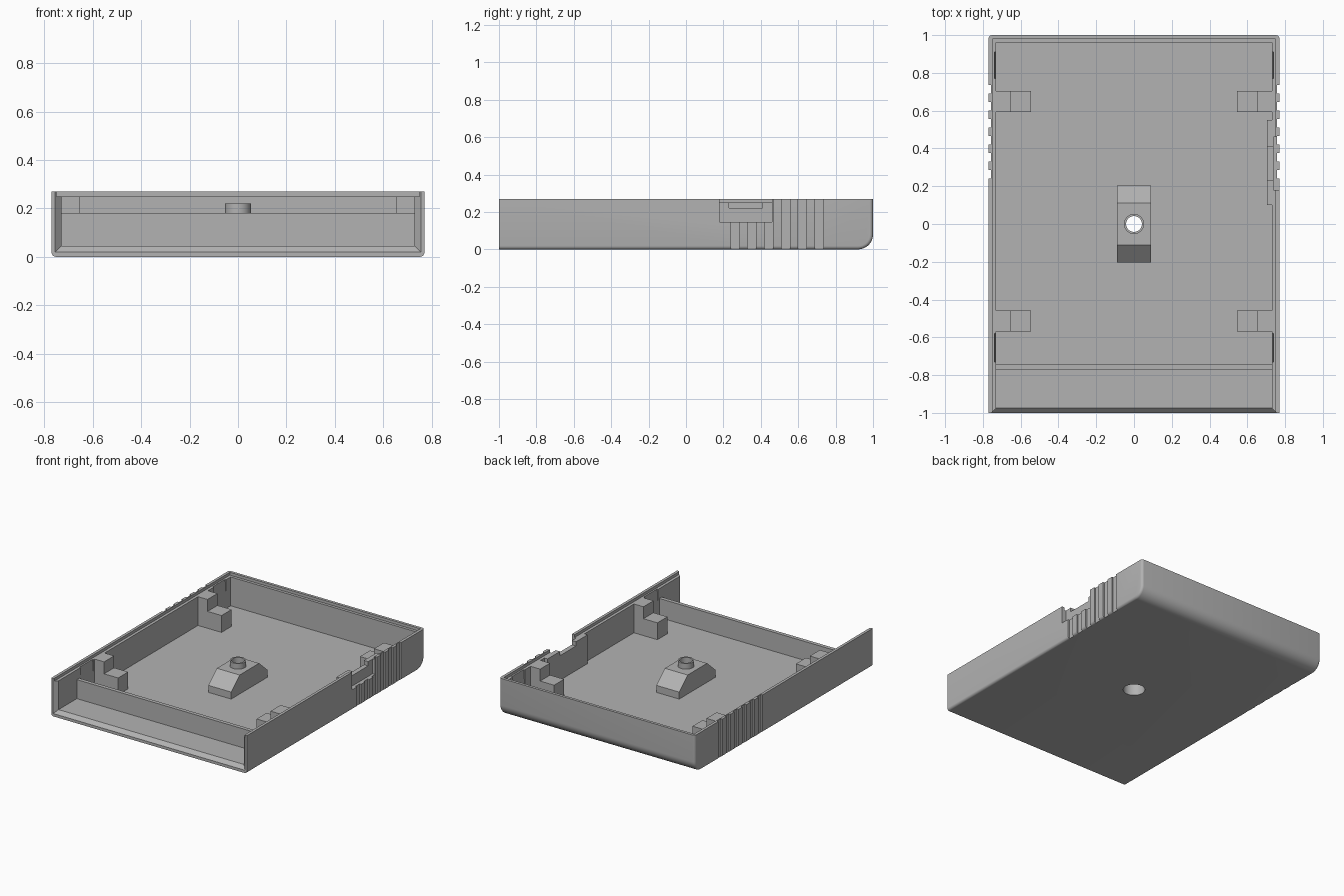
import bpy, bmesh, math
from mathutils import Vector

old = bpy.data.objects.get("Cube")
if old:
    bpy.data.objects.remove(old, do_unlink=True)

# One grey plastic for everything
grey = bpy.data.materials.new("grey_plastic")
grey.use_nodes = True
COLOR = (0.45, 0.45, 0.45, 1)
grey.diffuse_color = COLOR
grey.node_tree.nodes["Principled BSDF"].inputs["Base Color"].default_value = COLOR


def finish(name, bm):
    bmesh.ops.recalc_face_normals(bm, faces=bm.faces)
    mesh = bpy.data.meshes.new(name)
    bm.to_mesh(mesh)
    bm.free()
    mesh.materials.append(grey)
    obj = bpy.data.objects.new(name, mesh)
    bpy.context.collection.objects.link(obj)
    return obj


def prism(name, points, axis, lo, hi):
    """Extrude a 2D profile along x or y; points are (y, z) or (x, z)."""
    bm = bmesh.new()
    place = (lambda a, b, t: (t, a, b)) if axis == "x" else (lambda a, b, t: (a, t, b))
    ends = [[bm.verts.new(place(a, b, t)) for a, b in points] for t in (lo, hi)]
    for ring in ends:
        bm.faces.new(ring)
    n = len(points)
    for i in range(n):
        j = (i + 1) % n
        bm.faces.new((ends[0][i], ends[0][j], ends[1][j], ends[1][i]))
    return finish(name, bm)


def box(name, x0, x1, y0, y1, z0, z1):
    return prism(name, [(x0, z0), (x1, z0), (x1, z1), (x0, z1)], "y", y0, y1)


def cylinder(name, radius, z0, z1):
    bm = bmesh.new()
    bmesh.ops.create_cone(bm, cap_ends=True, segments=48, radius1=radius,
                          radius2=radius, depth=z1 - z0)
    bmesh.ops.translate(bm, verts=bm.verts, vec=(0, 0, (z0 + z1) / 2))
    return finish(name, bm)


def boolean(target, tool, operation="DIFFERENCE", keep=False):
    mod = target.modifiers.new("cut", "BOOLEAN")
    mod.object, mod.operation, mod.solver = tool, operation, "EXACT"
    bpy.context.view_layer.objects.active = target
    bpy.ops.object.modifier_apply(modifier=mod.name)
    if not keep:
        bpy.data.objects.remove(tool, do_unlink=True)


def smooth(obj):
    bpy.ops.object.select_all(action="DESELECT")
    obj.select_set(True)
    bpy.context.view_layer.objects.active = obj
    bpy.ops.object.shade_smooth_by_angle(angle=math.radians(30))


W, H, R = 0.77, 0.27, 0.08          # half width, height, back edge radius
IN_X, IN_Y, FLOOR = 0.73, 0.96, 0.045
LEDGE = 0.25

# Outer body: side profile with a rounded lower back edge
arc = [(1 - R + R * math.sin(a), R - R * math.cos(a))
       for a in (math.pi / 2 * i / 12 for i in range(13))]
shell = prism("shell", [(-1, 0)] + arc + [(1, H), (-1, H)], "x", -W, W)
bm = bmesh.new()
bm.from_mesh(shell.data)
rim = [e for e in bm.edges
       if abs(e.verts[0].co.x - e.verts[1].co.x) < 1e-4
       and not all(v.co.z > H - 1e-3 for v in e.verts)
       and not all(v.co.y < -1 + 1e-3 for v in e.verts)]
bmesh.ops.bevel(bm, geom=rim, offset=0.018, segments=4, profile=0.5, affect="EDGES")
bm.to_mesh(shell.data)
bm.free()

# Cavity, open at the front, and the stepped rim
boolean(shell, box("cavity", -IN_X, IN_X, -1.1, IN_Y, FLOOR, 0.5))
boolean(shell, box("rim_step", -0.75, 0.75, -1.1, 0.98, LEDGE, 0.5))

# Chamfer around the front opening
bm = bmesh.new()
for y, x, z in ((-1.025, 0.78, -0.005), (-0.975, IN_X, FLOOR)):
    for sx in (-1, 1):
        for zz in (z, 0.4):
            bm.verts.new((sx * x, y, zz))
bmesh.ops.convex_hull(bm, input=bm.verts)
chamfer = finish("front_chamfer", bm)
boolean(shell, chamfer)

# Finger grip grooves and sloped catch recesses on both sides
for s in (-1, 1):
    for i in range(6):
        y = 0.24 + i * 0.09
        x0, x1 = sorted((s * 0.758, s * 0.9))
        boolean(shell, box("groove", x0, x1, y, y + 0.045, -0.1, 0.5))
    for y0, y1 in ((0.77, 0.91), (-0.73, -0.58)):
        wedge = [(s * 0.72, 0.08), (s * 0.728, 0.08), (s * 0.739, LEDGE + 0.005),
                 (s * 0.72, LEDGE + 0.005)]
        boolean(shell, prism("catch_recess", wedge, "y", y0, y1))

# Switch notch in the +x wall, backed by a dipped plate
boolean(shell, box("switch_notch", 0.738, 0.9, 0.18, 0.46, 0.145, 0.5))
boolean(shell, box("switch_dip", 0.6, 0.9, 0.23, 0.41, 0.22, 0.5))
plate = [(0.10, 0.03), (0.55, 0.03), (0.55, LEDGE), (0.41, LEDGE),
         (0.41, 0.22), (0.23, 0.22), (0.23, LEDGE), (0.10, LEDGE)]
prism("switch_plate", plate, "x", 0.705, 0.735)

# Low front wall
box("front_wall", -IN_X - 0.005, IN_X + 0.005, -0.77, -0.743, 0.03, 0.18)

# Four stepped support posts
for s, side in ((1, "left"), (-1, "right")):
    for y0, y1, end in ((-0.57, -0.457, "front"), (0.593, 0.705, "back")):
        step = [(0.545, 0.03), (0.735, 0.03), (0.735, LEDGE),
                (0.655, LEDGE), (0.655, 0.165), (0.545, 0.165)]
        prism(f"{end}_{side}_post", [(s * x, z) for x, z in step], "y", y0, y1)

# Screw pedestal with a raised collar
pedestal = prism("screw_pedestal", [(-0.205, 0.03), (0.205, 0.03), (0.205, 0.095),
                                    (0.11, 0.18), (-0.11, 0.18), (-0.205, 0.095)],
                 "x", -0.09, 0.09)
boolean(pedestal, cylinder("collar", 0.053, 0.15, 0.22), "UNION")

# Screw hole with a wider recess from below
for radius, top in ((0.042, 0.4), (0.072, 0.13)):
    hole = cylinder("screw_hole", radius, -0.1, top)
    boolean(shell, hole, keep=True)
    boolean(pedestal, hole)

smooth(shell)
smooth(pedestal)
